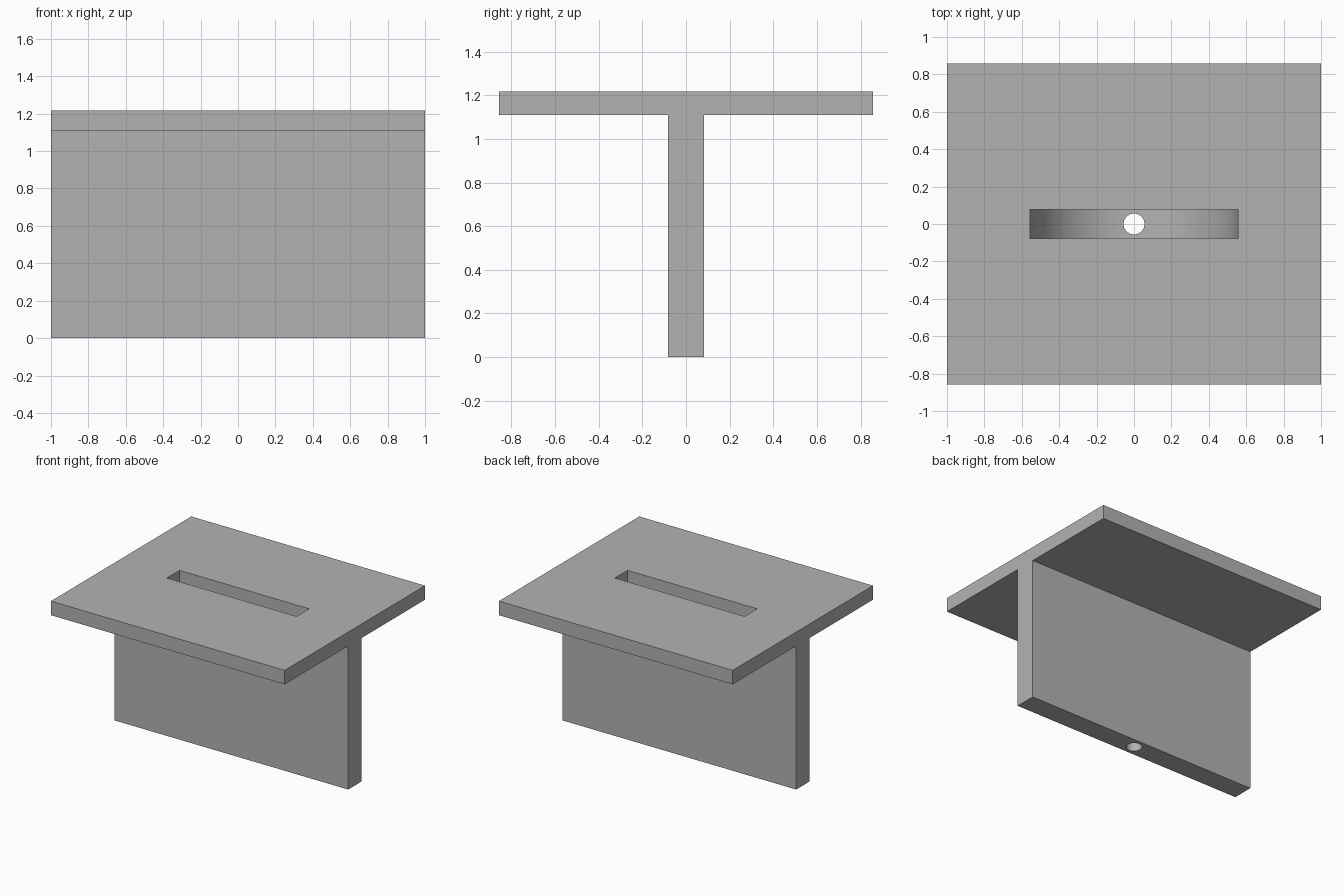
import bpy, bmesh, math
from mathutils import Vector

cube = bpy.data.objects.get("Cube")
if cube:
    bpy.data.objects.remove(cube, do_unlink=True)

LENGTH, DEPTH, HEIGHT = 2.0, 1.714, 1.218
PLATE, WEB = 0.109, 0.164
SLOT_R, SLOT_W = 0.555, 0.155
HOLE_R = 0.056

grey = bpy.data.materials.new("plain grey")
grey.use_nodes = True
grey.diffuse_color = (0.45, 0.45, 0.45, 1)
grey.node_tree.nodes["Principled BSDF"].inputs["Base Color"].default_value = (0.45, 0.45, 0.45, 1)


def prism(name, points, start, sweep):
    """Extrude a closed outline of 3D points, moved by start, along sweep."""
    bm = bmesh.new()
    face = bm.faces.new([bm.verts.new(Vector(p) + Vector(start)) for p in points])
    result = bmesh.ops.extrude_face_region(bm, geom=[face])
    moved = [g for g in result["geom"] if isinstance(g, bmesh.types.BMVert)]
    bmesh.ops.translate(bm, verts=moved, vec=Vector(sweep))
    bmesh.ops.recalc_face_normals(bm, faces=bm.faces)
    mesh = bpy.data.meshes.new(name)
    bm.to_mesh(mesh)
    bm.free()
    mesh.materials.append(grey)
    obj = bpy.data.objects.new(name, mesh)
    bpy.context.collection.objects.link(obj)
    return obj


# T-shaped body: flat top plate on a thin upright web
half = [(WEB / 2, 0), (WEB / 2, HEIGHT - PLATE), (DEPTH / 2, HEIGHT - PLATE), (DEPTH / 2, HEIGHT)]
outline = half + [(-y, z) for y, z in reversed(half)]
body = prism("t_shaped_holder", [(0, y, z) for y, z in outline], (-LENGTH / 2, 0, 0), (LENGTH, 0, 0))

# Deep slot with a round floor, open through the plate
centre_z = PLATE + SLOT_R
arc = [math.pi * (1 + i / 64) for i in range(65)]
slot_outline = [(SLOT_R * math.cos(a), 0, centre_z + SLOT_R * math.sin(a)) for a in arc]
slot_outline += [(SLOT_R, 0, HEIGHT + 0.1), (-SLOT_R, 0, HEIGHT + 0.1)]
slot = prism("slot_cutter", slot_outline, (0, -SLOT_W / 2, 0), (0, SLOT_W, 0))

# Round push-out hole from the underside into the slot
ring = [math.tau * i / 48 for i in range(48)]
hole = prism("hole_cutter", [(HOLE_R * math.cos(a), HOLE_R * math.sin(a), 0) for a in ring],
             (0, 0, -0.1), (0, 0, 0.4))

bpy.ops.object.select_all(action="DESELECT")
bpy.context.view_layer.objects.active = body
body.select_set(True)
for cutter in (slot, hole):
    cutter.hide_render = True
    mod = body.modifiers.new(cutter.name, "BOOLEAN")
    mod.operation = "DIFFERENCE"
    mod.solver = "EXACT"
    mod.object = cutter
    bpy.ops.object.modifier_apply(modifier=mod.name)
    bpy.data.objects.remove(cutter, do_unlink=True)

bpy.ops.object.shade_smooth_by_angle(angle=math.radians(30))
